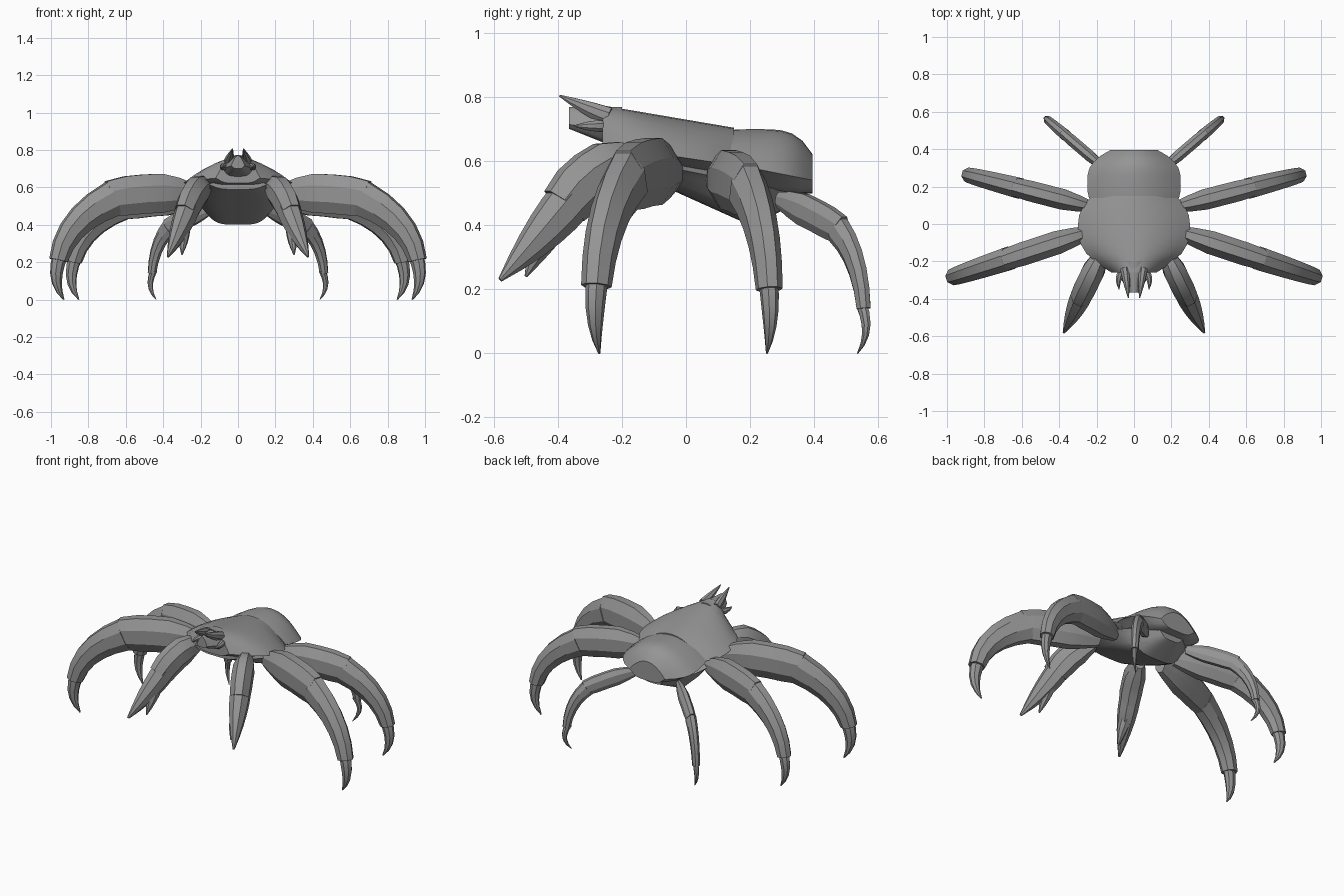
import bpy
import bmesh
import math
from mathutils import Vector

cube = bpy.data.objects.get("Cube")
if cube:
    bpy.data.objects.remove(cube, do_unlink=True)

shell_colour = (0.3, 0.3, 0.3, 1)
grey = bpy.data.materials.new("shell_grey")
grey.use_nodes = True
grey.diffuse_color = shell_colour
grey.node_tree.nodes["Principled BSDF"].inputs["Base Color"].default_value = shell_colour


def skin(name, rings):
    """Join rings of equal length into one closed surface."""
    bm = bmesh.new()
    loops = [[bm.verts.new(point) for point in ring] for ring in rings]
    count = len(loops[0])
    for here, there in zip(loops, loops[1:]):
        for i in range(count):
            j = (i + 1) % count
            bm.faces.new((here[i], here[j], there[j], there[i]))
    bm.faces.new(loops[0])
    bm.faces.new(loops[-1])
    bmesh.ops.recalc_face_normals(bm, faces=bm.faces[:])
    mesh = bpy.data.meshes.new(name)
    bm.to_mesh(mesh)
    bm.free()
    mesh.materials.append(grey)
    obj = bpy.data.objects.new(name, mesh)
    bpy.context.collection.objects.link(obj)
    bpy.ops.object.select_all(action='DESELECT')
    obj.select_set(True)
    bpy.context.view_layer.objects.active = obj
    bpy.ops.object.shade_smooth_by_angle(angle=math.radians(30))


def body_part(name, front, back, width, top, rim, low, rows=8, columns=12):
    """Loft of domed cross-sections; the last four arguments are rules in y."""
    rings = []
    for row in range(rows + 1):
        y = front + (back - front) * row / rows
        across = [2 * k / columns - 1 for k in range(columns + 1)]
        dome = [(width(y) * u, y, rim(y) + (top(y) - rim(y)) * (1 - u * u))
                for u in across]
        bowl = [(width(y) * u * 0.9, y, low(y) + (rim(y) - low(y)) * u ** 4 * 0.8)
                for u in reversed(across)]
        rings.append(dome + bowl)
    skin(name, rings)


def swell(u):
    """Narrow root, full middle, slightly narrower end."""
    size = min(1, 0.5 + 1.5 * u, 1.6 - 0.7 * u)
    return size, size


def narrow(u):
    """Tapers more in height than in width."""
    return 1 - 0.3 * u, 0.9 - 0.45 * u


def point(u):
    """Blade that closes to a tip."""
    size = 1 - 0.9 * u * u
    return size, size


def limb(name, start, bend, end, width, height, profile, steps=5, sides=8):
    """Mirrored pair of curved tubes along a bent path."""
    start, bend, end = Vector(start), Vector(bend), Vector(end)
    across = (end - start).cross(Vector((0, 0, 1))).normalized()
    rings = []
    for step in range(steps + 1):
        u = step / steps
        centre = start.lerp(bend, u).lerp(bend.lerp(end, u), u)
        along = (bend - start).lerp(end - bend, u).normalized()
        up = across.cross(along)
        wide, tall = profile(u)
        turns = [math.tau * (k + 0.5) / sides for k in range(sides)]
        rings.append([centre + across * width * wide * math.cos(t)
                      + up * height * tall * math.sin(t) for t in turns])
    for side, sign in (("left", 1), ("right", -1)):
        skin(side + "_" + name, [[(p.x * sign, p.y, p.z) for p in ring] for ring in rings])


def leg(name, root, ankle, knee_reach, knee_height, girth):
    """Thigh, curved shin and pointed toe, all in one upright plane."""
    root, ankle = Vector(root), Vector(ankle)
    heading = Vector((ankle.x - root.x, ankle.y - root.y, 0))

    def at(reach, height):
        spot = root + heading * reach
        return spot.x, spot.y, height

    width = girth * 0.6
    drop = knee_height - ankle.z
    limb(name + "_thigh", root, at(knee_reach / 2, (root.z + knee_height) / 2 + girth * 0.3),
         at(knee_reach + 0.03, knee_height), width, girth, swell)
    limb(name + "_shin", at(knee_reach, knee_height),
         at(knee_reach + (1 - knee_reach) * 0.85, knee_height - drop * 0.35),
         ankle, width, girth, narrow)
    inward = 0.03 / heading.length
    limb(name + "_toe", at(1 - inward / 2, ankle.z + girth / 3),
         at(1 + inward * 1.5, ankle.z / 2), at(1 - inward, 0),
         width / 2, girth * 0.36, point)


# Front shell, sloping down to the back
body_part("carapace", -0.26, 0.15,
          width=lambda y: 0.3 * (1 - 0.8 * abs(y / 0.27 + 0.07) ** 2.5),
          top=lambda y: 0.73 - 0.17 * y,
          rim=lambda y: 0.61 - 0.15 * y,
          low=lambda y: 0.57 - 0.2 * y)

# Rounded rear shell
body_part("abdomen", 0.14, 0.395,
          width=lambda y: 0.25 * (1 - 0.5 * abs(y / 0.18 - 1.2) ** 3),
          top=lambda y: 0.7 - 0.08 * abs(y / 0.18 - 1.2) ** 4,
          rim=lambda y: 0.62 - 0.2 * y,
          low=lambda y: 0.5)

# Bowl-shaped underside
body_part("belly", -0.22, 0.34,
          width=lambda y: 0.25 * (1 - 0.6 * abs(y / 0.3 - 0.1) ** 2.5),
          top=lambda y: 0.62 - 0.2 * y,
          rim=lambda y: 0.57 - 0.2 * y,
          low=lambda y: 0.4 + 0.45 * abs(y - 0.2))

# Wedge face with horns and eye stalks
body_part("face", -0.365, -0.2, rows=3,
          width=lambda y: 0.2 + 0.45 * y,
          top=lambda y: 0.77,
          rim=lambda y: 0.66 - 0.15 * y,
          low=lambda y: 0.555 - 0.4 * y)
limb("horn", (0.05, -0.24, 0.74), (0.04, -0.3, 0.76), (0.03, -0.395, 0.805),
     0.025, 0.03, point)
limb("eye_stalk", (0.07, -0.26, 0.71), (0.09, -0.3, 0.71), (0.08, -0.35, 0.71),
     0.02, 0.02, point)

# Three pairs of walking legs
leg("front", (0.23, -0.04, 0.56), (0.96, -0.28, 0.21), 0.6, 0.54, 0.113)
leg("middle", (0.22, 0.09, 0.54), (0.88, 0.26, 0.2), 0.6, 0.51, 0.1)
leg("rear", (0.15, 0.29, 0.48), (0.46, 0.555, 0.14), 0.7, 0.385, 0.054)

# Claw arms, palms and short fingers
limb("claw_arm", (0.17, -0.15, 0.6), (0.23, -0.28, 0.6), (0.28, -0.38, 0.46),
     0.065, 0.09, swell)
limb("claw_palm", (0.27, -0.36, 0.48), (0.31, -0.45, 0.37), (0.375, -0.58, 0.23),
     0.062, 0.075, point)
limb("claw_finger", (0.29, -0.4, 0.41), (0.29, -0.46, 0.33), (0.3, -0.5, 0.24),
     0.038, 0.045, point)
